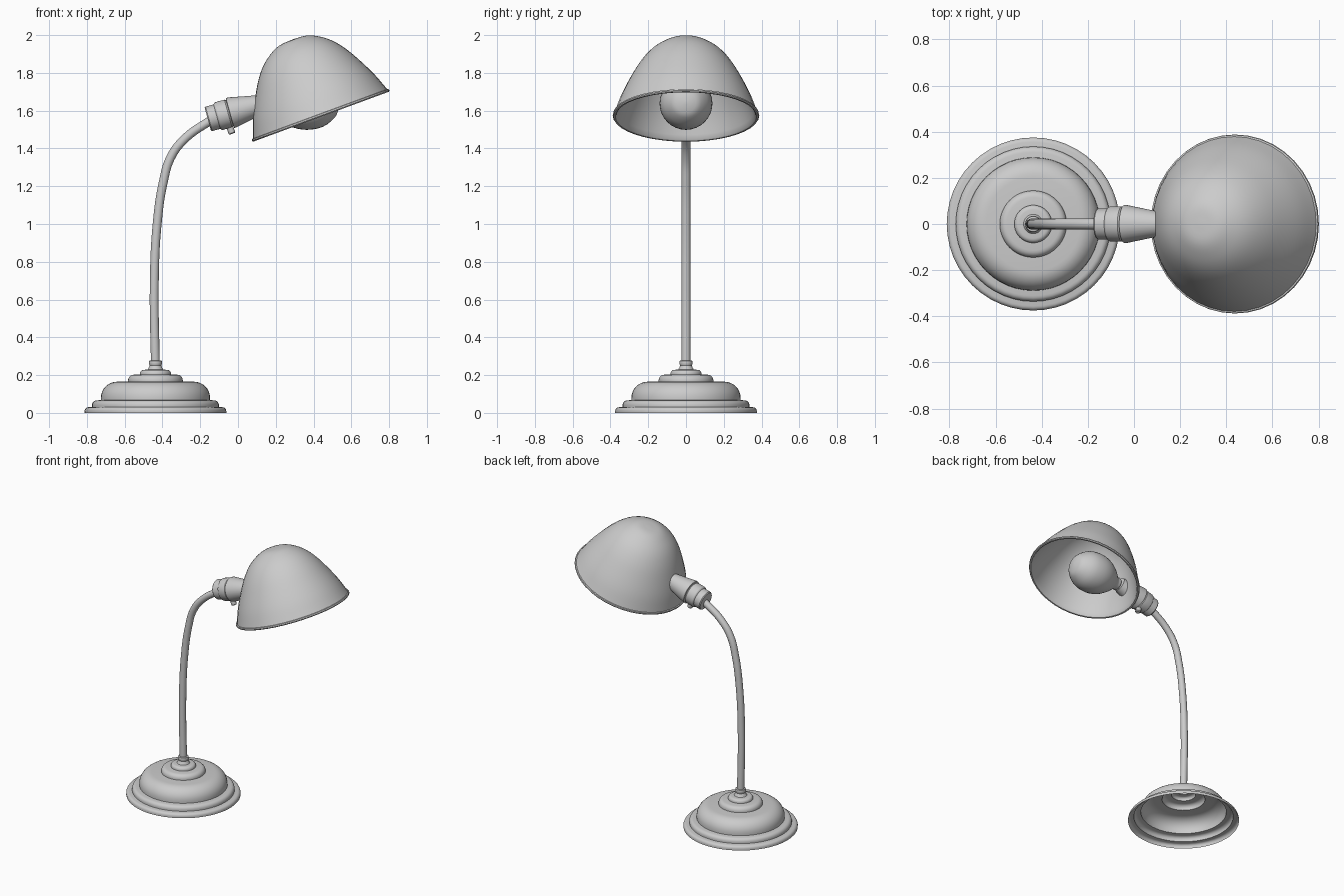
import bpy, bmesh, math
from mathutils import Vector

if "Cube" in bpy.data.objects:
    bpy.data.objects.remove(bpy.data.objects["Cube"])


def smooth_points(pts, n=4):
    """Catmull-Rom refinement of a 2D profile."""
    p = [Vector(q) for q in pts]
    out = []
    for i in range(len(p) - 1):
        a = p[i - 1] if i else 2 * p[0] - p[1]
        b, c = p[i], p[i + 1]
        d = p[i + 2] if i + 2 < len(p) else 2 * c - b
        for k in range(n):
            t = k / n
            out.append(0.5 * (2 * b + (c - a) * t + (2 * a - 5 * b + 4 * c - d) * t * t
                              + (3 * b - a - 3 * c + d) * t ** 3))
    out.append(p[-1])
    return [(max(q.x, 0), q.y) for q in out]


def lathe(name, profile, origin, axis=(0, 0, 1), sides=48, angle=35):
    """Revolve (radius, height) points around an axis through origin."""
    rot = Vector(axis).to_track_quat('Z', 'Y')
    bm = bmesh.new()
    rings = []
    for r, h in profile:
        count = 1 if r < 1e-4 else sides
        rings.append([bm.verts.new(Vector(origin) + rot @ Vector(
            (r * math.cos(math.tau * i / sides), r * math.sin(math.tau * i / sides), h)))
            for i in range(count)])
    for a, b in zip(rings, rings[1:]):
        for i in range(sides):
            j = (i + 1) % sides
            quad = [a[i % len(a)], a[j % len(a)], b[j % len(b)], b[i % len(b)]]
            face = list(dict.fromkeys(quad))
            if len(face) > 2:
                bm.faces.new(face)
    bmesh.ops.recalc_face_normals(bm, faces=bm.faces)
    mesh = bpy.data.meshes.new(name)
    bm.to_mesh(mesh)
    bm.free()
    ob = bpy.data.objects.new(name, mesh)
    bpy.context.collection.objects.link(ob)
    bpy.ops.object.select_all(action='DESELECT')
    ob.select_set(True)
    bpy.context.view_layer.objects.active = ob
    bpy.ops.object.shade_smooth_by_angle(angle=math.radians(angle))
    return ob


def rounded(r, z0, z1, bevel, n=5):
    """Step with a rounded upper edge, bevel wide and up to full height."""
    h = min(bevel, z1 - z0)
    return [(r, z0)] + [(r - bevel + bevel * math.cos(a), z1 - h + h * math.sin(a))
                        for a in [math.pi / 2 * i / n for i in range(n + 1)]]


BX = -0.437

# Stepped base, hollow underneath
base = (rounded(0.375, 0, 0.03, 0.02) + rounded(0.336, 0.032, 0.066, 0.025)
        + rounded(0.289, 0.068, 0.165, 0.085, 8) + rounded(0.145, 0.167, 0.202, 0.03)
        + rounded(0.082, 0.204, 0.228, 0.02)
        + [(0.042, 0.229), (0.036, 0.238), (0.031, 0.25), (0.034, 0.258),
           (0.035, 0.266), (0.033, 0.276), (0.022, 0.278)])
lathe("base", base, (BX, 0, 0))

# Curved stem
curve = bpy.data.curves.new("stem", 'CURVE')
curve.dimensions = '3D'
curve.bevel_depth = 0.024
curve.bevel_resolution = 5
curve.use_fill_caps = True
path = [(BX, 0.23), (-0.443, 0.7), (-0.428, 1.0), (-0.396, 1.22),
        (-0.355, 1.355), (-0.28, 1.453), (-0.14, 1.553)]
sp = curve.splines.new('BEZIER')
sp.bezier_points.add(len(path) - 1)
for bp, (x, z) in zip(sp.bezier_points, path):
    bp.co = (x, 0, z)
    bp.handle_left_type = bp.handle_right_type = 'AUTO'
stem = bpy.data.objects.new("stem", curve)
bpy.context.collection.objects.link(stem)

# Socket: collar, band and tapering shade holder
tilt = math.radians(15.5)
axis = (math.cos(tilt), 0, math.sin(tilt))
lathe("socket", [(0, 0), (0.062, 0), (0.067, 0.006), (0.067, 0.05), (0.074, 0.055),
                 (0.076, 0.06), (0.076, 0.112), (0.07, 0.12), (0.082, 0.122),
                 (0.082, 0.135), (0.055, 0.27), (0.05, 0.3), (0, 0.3)],
      (-0.16, 0, 1.555), axis, 32)

# Switch key under the socket
down = (math.sin(tilt + 0.1), 0, -math.cos(tilt + 0.1))
lathe("switch", [(0, 0), (0.012, 0), (0.012, 0.07), (0.018, 0.075), (0.018, 0.105),
                 (0.014, 0.11), (0, 0.11)], (-0.07, 0, 1.58), down, 16)

# Shade: thin tilted dome with a rim bead
outer = smooth_points([(0, 0.434), (0.08, 0.427), (0.145, 0.395), (0.2, 0.35),
                       (0.25, 0.286), (0.297, 0.204), (0.343, 0.11), (0.379, 0.014)])
inner = [(r * 0.97, h - 0.01) for r, h in reversed(outer)]
rim = [(0.386, 0.012), (0.388, 0.004), (0.384, -0.002), (0.374, -0.002)]
s = math.radians(20.2)
lathe("shade", outer + rim + inner, (0.439, 0, 1.57),
      (-math.sin(s), 0, math.cos(s)), 40)

# Bulb
bulb = smooth_points([(0, 0), (0.042, 0.0), (0.046, 0.03), (0.085, 0.075), (0.124, 0.14),
                      (0.14, 0.215), (0.127, 0.3), (0.08, 0.365), (0.04, 0.384), (0, 0.39)], 3)
lathe("bulb", bulb, (0.145, 0, 1.632), (1, 0, 0.03), 32, 50)
